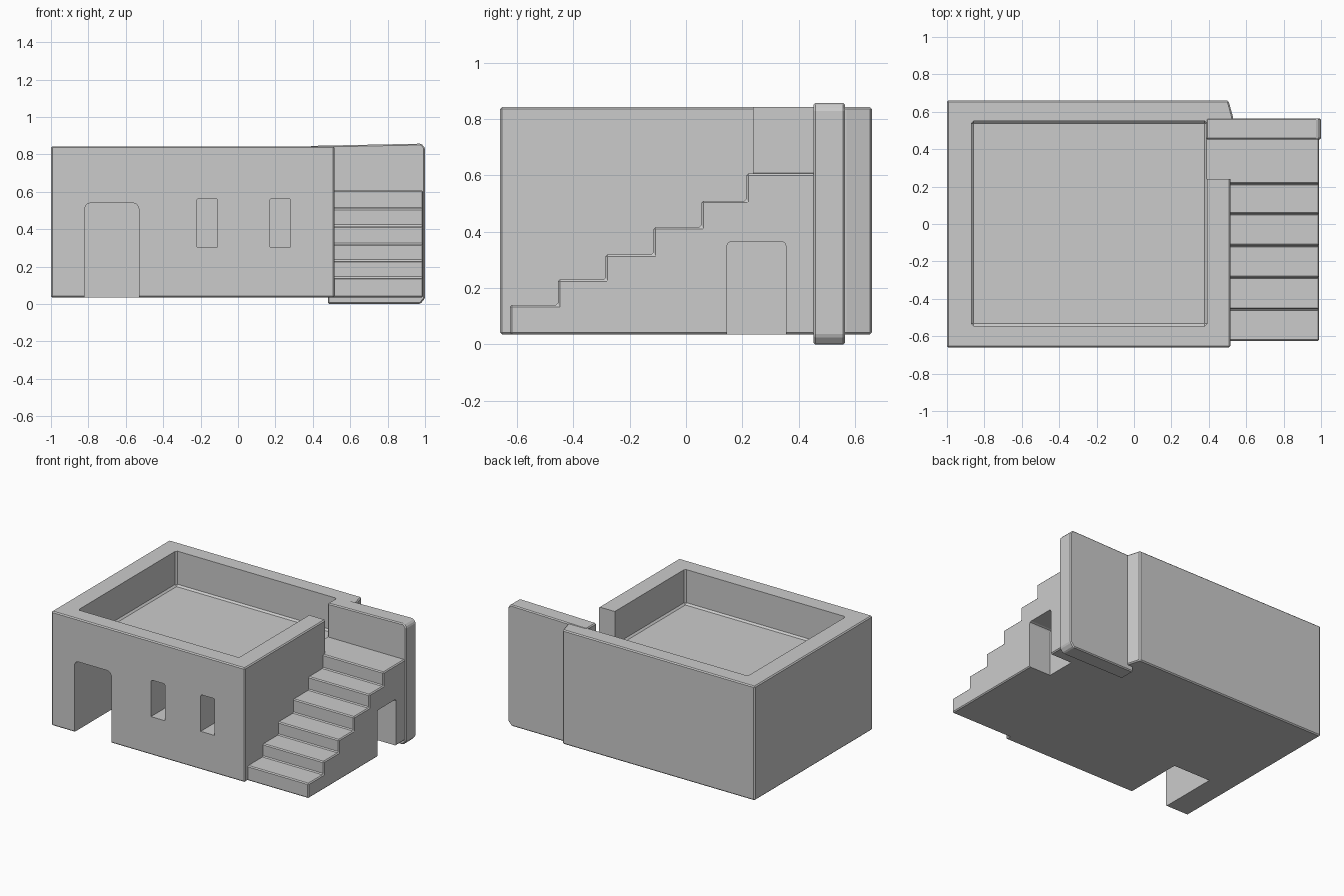
import bpy, bmesh
from mathutils import Vector

if "Cube" in bpy.data.objects:
    bpy.data.objects.remove(bpy.data.objects["Cube"])

AXES = {'X': lambda p, d: (d, p[0], p[1]),
        'Y': lambda p, d: (p[0], d, p[1]),
        'Z': lambda p, d: (p[0], p[1], d)}


def apply(obj, mod):
    bpy.context.view_layer.objects.active = obj
    bpy.ops.object.modifier_apply(modifier=mod.name)


def prism(name, pts, axis, a, b, bevel=0.0):
    """Extrude a 2D outline along an axis from a to b, with a small chamfer."""
    bm = bmesh.new()
    face = bm.faces.new([bm.verts.new(AXES[axis](p, a)) for p in pts])
    new = bmesh.ops.extrude_face_region(bm, geom=[face])['geom']
    shift = Vector(AXES[axis]((0, 0), b - a))
    bmesh.ops.translate(bm, vec=shift, verts=[v for v in new if isinstance(v, bmesh.types.BMVert)])
    bmesh.ops.recalc_face_normals(bm, faces=bm.faces)
    mesh = bpy.data.meshes.new(name)
    bm.to_mesh(mesh)
    bm.free()
    obj = bpy.data.objects.new(name, mesh)
    bpy.context.collection.objects.link(obj)
    if bevel:
        mod = obj.modifiers.new("bevel", 'BEVEL')
        mod.width, mod.segments = bevel, 1
        mod.limit_method = 'ANGLE'
        apply(obj, mod)
    return obj


def rect(u0, u1, v0, v1):
    return [(u0, v0), (u1, v0), (u1, v1), (u0, v1)]


def arch(u0, u1, v0, v1, c):
    return [(u0, v0), (u1, v0), (u1, v1 - c), (u1 - c * .3, v1 - c * .3), (u1 - c, v1),
            (u0 + c, v1), (u0 + c * .3, v1 - c * .3), (u0, v1 - c)]


def combine(target, tool, op):
    mod = target.modifiers.new("bool", 'BOOLEAN')
    mod.object, mod.operation, mod.solver = tool, op, 'EXACT'
    apply(target, mod)
    bpy.data.objects.remove(tool)


# House block with a slanted rear right corner
house = prism("adobe_house", [(-1, -.66), (.515, -.66), (.515, .5), (.53, .5), (.53, .57),
                              (.505, .66), (-1, .66)], 'Z', .035, .843, .008)

# Sunken roof terrace and the gap in the parapet at the stair landing
combine(house, prism("terrace_cut", rect(-.87, .39, -.545, .55), 'Z', .597, 1.0, .012), 'DIFFERENCE')
combine(house, prism("gap_cut", rect(.35, .7, .24, .47), 'Z', .607, 1.0), 'DIFFERENCE')

# Outside staircase
outline = [(.5, .035), (-.63, .035)]
treads = [(-.625, .14), (-.455, .23), (-.285, .32), (-.115, .417), (.055, .51), (.215, .607)]
outline[1] = (treads[0][0], .035)
for i, (y, z) in enumerate(treads):
    outline.append((y, z))
    outline.append((treads[i + 1][0] if i < 5 else .5, z))
combine(house, prism("staircase", outline, 'X', .48, .99, .007), 'UNION')

# Tall wall behind the landing, with a foot reaching the ground
wall = [(.385, .845), (.385, .45), (.48, .45), (.48, 0), (.975, 0), (1, .03), (1, .835), (.98, .857)]
combine(house, prism("landing_wall", wall, 'Y', .452, .565, .007), 'UNION')

# Front doorway, two windows and the niche under the stairs
cutters = [prism("door_cut", arch(-.82, -.53, -.1, .54, .03), 'Y', -.8, -.23)]
for x in (-.22, .17):
    cutters.append(prism("window_cut", arch(x, x + .11, .305, .565, .012), 'Y', -.8, -.38))
cutters.append(prism("niche_cut", arch(.145, .355, -.1, .365, .015), 'X', .82, 1.2))
for c in cutters:
    combine(house, c, 'DIFFERENCE')
